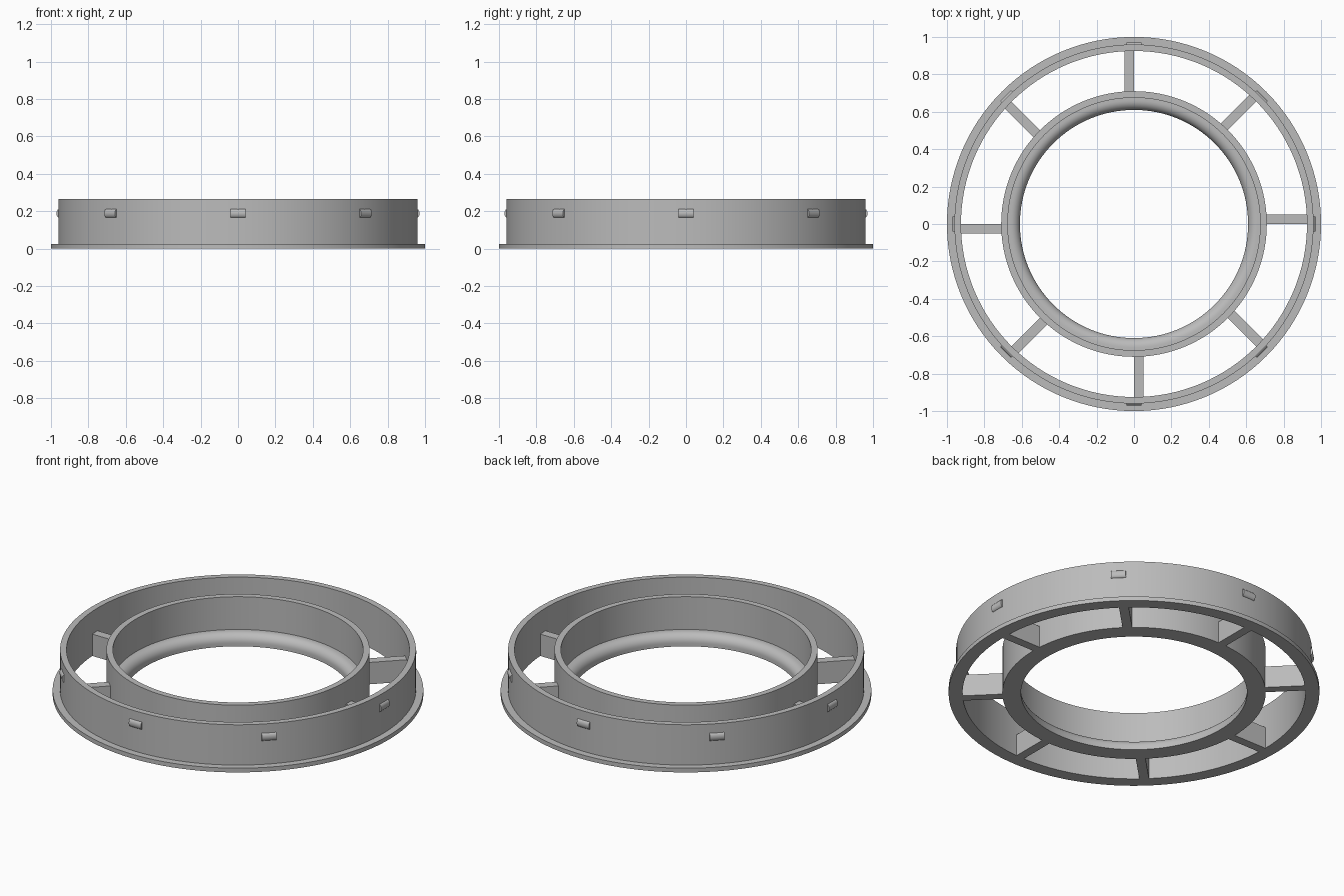
import bpy
import bmesh
import math
from mathutils import Matrix

cube = bpy.data.objects.get("Cube")
if cube:
    bpy.data.objects.remove(cube, do_unlink=True)

GREY = (0.5, 0.5, 0.5, 1)
grey = bpy.data.materials.new("plain grey")
grey.use_nodes = True
grey.diffuse_color = GREY
grey.node_tree.nodes["Principled BSDF"].inputs["Base Color"].default_value = GREY

SEGMENTS = 128
HEIGHT = 0.265
COUNT = 8


def finish(name, bm, smooth=True):
    bmesh.ops.recalc_face_normals(bm, faces=bm.faces)
    mesh = bpy.data.meshes.new(name)
    bm.to_mesh(mesh)
    bm.free()
    mesh.materials.append(grey)
    obj = bpy.data.objects.new(name, mesh)
    bpy.context.collection.objects.link(obj)
    if smooth:
        bpy.ops.object.select_all(action="DESELECT")
        obj.select_set(True)
        bpy.context.view_layer.objects.active = obj
        bpy.ops.object.shade_smooth_by_angle(angle=math.radians(30))
    return obj


def lathe(name, profile):
    """Revolve a closed (radius, z) profile around the vertical axis."""
    bm = bmesh.new()
    rings = []
    for i in range(SEGMENTS):
        a = math.tau * i / SEGMENTS
        rings.append([bm.verts.new((r * math.cos(a), r * math.sin(a), z))
                      for r, z in profile])
    n = len(profile)
    for i in range(SEGMENTS):
        here, there = rings[i], rings[(i + 1) % SEGMENTS]
        for j in range(n):
            k = (j + 1) % n
            bm.faces.new((here[j], there[j], there[k], here[k]))
    return finish(name, bm)


# Outer wall with its base flange
lathe("outer_ring", [(0.925, 0), (1, 0), (1, 0.025), (0.96, 0.025),
                     (0.96, HEIGHT), (0.925, HEIGHT)])

# Inner wall with a rounded lip around the bottom of the opening
lip = [(0.66 - 0.05 * math.cos(t), 0.02 + 0.05 * math.sin(t))
       for t in (math.pi / 2 * i / 8 for i in range(9))]
lathe("inner_ring", [(0.61, 0)] + lip + [(0.675, 0.07), (0.675, HEIGHT),
                                         (0.71, HEIGHT), (0.71, 0)])

for i in range(COUNT):
    turn = Matrix.Rotation(math.tau * i / COUNT, 4, "Z")

    # Spoke, set to one side of its radial line
    bm = bmesh.new()
    place = Matrix.Translation((0.8175, 0.026, 0.065))
    bmesh.ops.create_cube(bm, size=1,
                          matrix=turn @ place @ Matrix.Diagonal((0.235, 0.052, 0.13, 1)))
    finish(f"spoke_{i + 1}", bm, smooth=False)

    # Small rounded catch on the outside of the wall
    bm = bmesh.new()
    place = Matrix.Translation((0.957, 0, 0.188))
    squash = Matrix.Diagonal((0.014, 1, 0.023, 1))
    bmesh.ops.create_cone(bm, cap_ends=True, segments=24, radius1=1, radius2=1, depth=0.08,
                          matrix=turn @ place @ squash @ Matrix.Rotation(math.pi / 2, 4, "X"))
    finish(f"catch_{i + 1}", bm)
